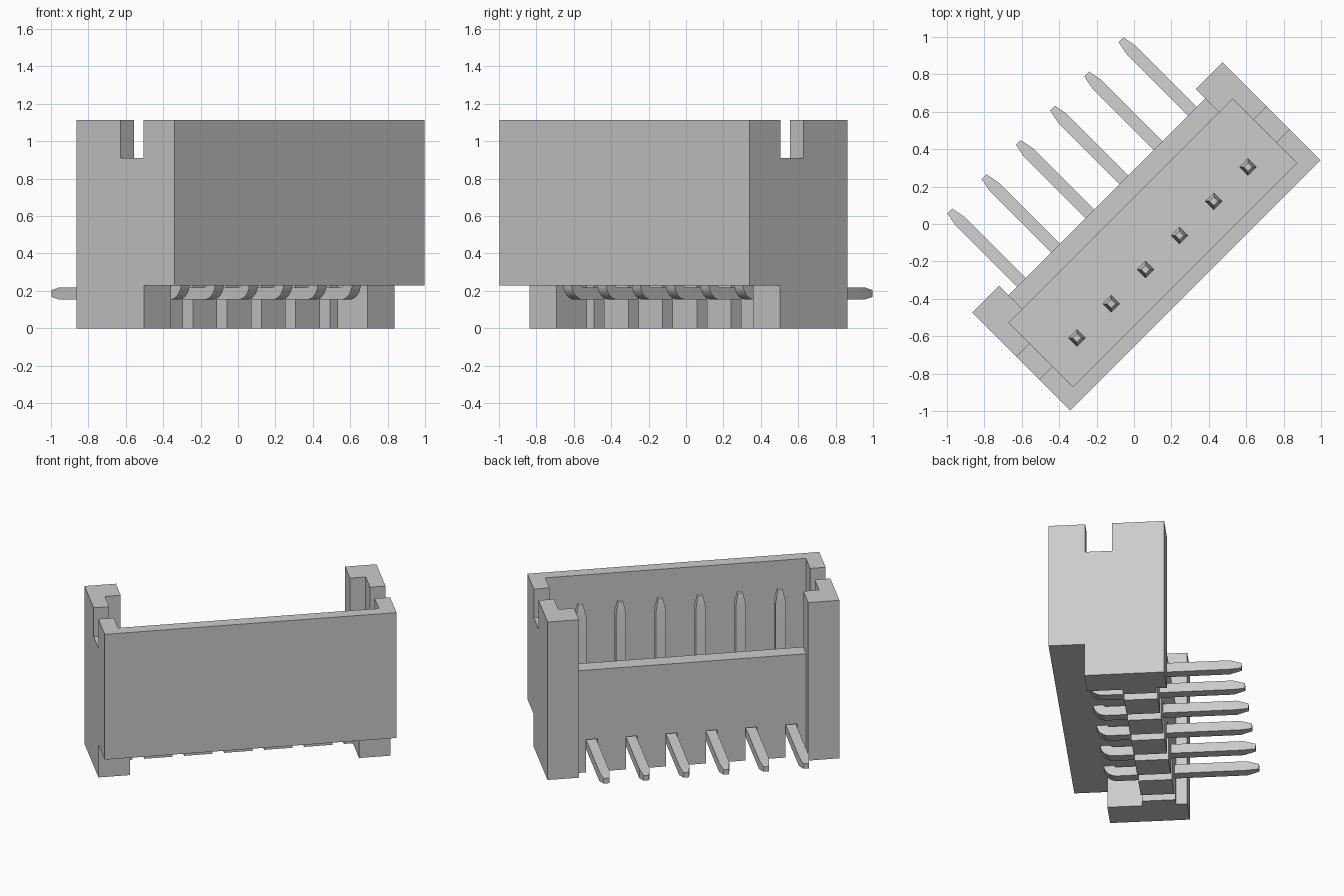
import bpy
import bmesh
from math import cos, sin, radians
from mathutils import Matrix

cube = bpy.data.objects.get("Cube")
if cube:
    bpy.data.objects.remove(cube, do_unlink=True)

TURN = Matrix.Rotation(radians(45), 4, 'Z')
PITCH = 0.2588
PINS = [(i - 2.5) * PITCH for i in range(6)]
HALF, FRONT, BACK, TOP = 0.946, -0.465, 0.276, 1.113
BAY, UNDER = 0.743, 0.23

grey = bpy.data.materials.new("light_grey")
grey.use_nodes = True
colour = (0.6, 0.6, 0.6, 1)
grey.diffuse_color = colour
grey.node_tree.nodes["Principled BSDF"].inputs["Base Color"].default_value = colour


def finish(name, bm):
    """Turn a bmesh into a linked object set diagonally."""
    bmesh.ops.recalc_face_normals(bm, faces=bm.faces)
    mesh = bpy.data.meshes.new(name)
    bm.to_mesh(mesh)
    bm.free()
    mesh.transform(TURN)
    mesh.materials.append(grey)
    obj = bpy.data.objects.new(name, mesh)
    bpy.context.collection.objects.link(obj)
    return obj


def box(name, x, y, z):
    bm = bmesh.new()
    bmesh.ops.create_cube(bm, size=1)
    for v in bm.verts:
        v.co = [r[0] if c < 0 else r[1] for c, r in zip(v.co, (x, y, z))]
    return finish(name, bm)


def carve(target, x, y, z):
    """Cut a box out of the target."""
    cutter = box("cutter", x, y, z)
    cutter.hide_render = True
    mod = target.modifiers.new("cut", 'BOOLEAN')
    mod.operation = 'DIFFERENCE'
    mod.solver = 'EXACT'
    mod.object = cutter
    bpy.context.view_layer.objects.active = target
    bpy.ops.object.modifier_apply(modifier=mod.name)
    bpy.data.objects.remove(cutter, do_unlink=True)


# Housing: one block with cavity, open back, underside bay and end notches
housing = box("housing", (-HALF, HALF), (FRONT, BACK), (0, TOP))
carve(housing, (-0.845, 0.845), (-0.384, 0.099), (0.43, 2))
carve(housing, (-BAY, BAY), (0.205, 1), (-1, 2))
carve(housing, (-BAY, BAY), (0.05, 1), (0.72, 2))
carve(housing, (-2, 2), (-1, -0.236), (-1, UNDER))
carve(housing, (-BAY, BAY), (-0.5, -0.01), (-1, UNDER))
for side in (-1, 1):
    carve(housing, sorted((side * 0.8, side * 1.2)), (-0.23, -0.058), (0.91, 2))
for x in PINS:
    carve(housing, (x - 0.0375, x + 0.0375), (-0.1, 0.5), (-1, UNDER))


# Pins: square section swept along an L path with tapered tips
def pin(name, x):
    py, pz, r, h = -0.216, 0.186, 0.052, 0.033
    path = [(py, 0.99, 0, 0.016), (py, 0.91, 0, h)]
    for i in range(7):
        a = radians(15 * i)
        path.append((py + r - r * cos(a), pz + r - r * sin(a), a, h))
    path += [(0.67, pz, radians(90), h), (0.746, pz, radians(90), 0.018)]
    bm = bmesh.new()
    rings = []
    for y, z, a, s in path:
        rings.append([bm.verts.new((x + i * s, y + j * s * cos(a), z + j * s * sin(a)))
                      for i, j in ((-1, -1), (1, -1), (1, 1), (-1, 1))])
    for a, b in zip(rings, rings[1:]):
        for k in range(4):
            n = (k + 1) % 4
            bm.faces.new((a[k], a[n], b[n], b[k]))
    bm.faces.new(rings[0])
    bm.faces.new(rings[-1])
    obj = finish(name, bm)
    bpy.ops.object.select_all(action='DESELECT')
    obj.select_set(True)
    bpy.context.view_layer.objects.active = obj
    bpy.ops.object.shade_smooth_by_angle(angle=radians(17))


for n, x in enumerate(PINS):
    pin(f"pin_{n + 1}", x)
